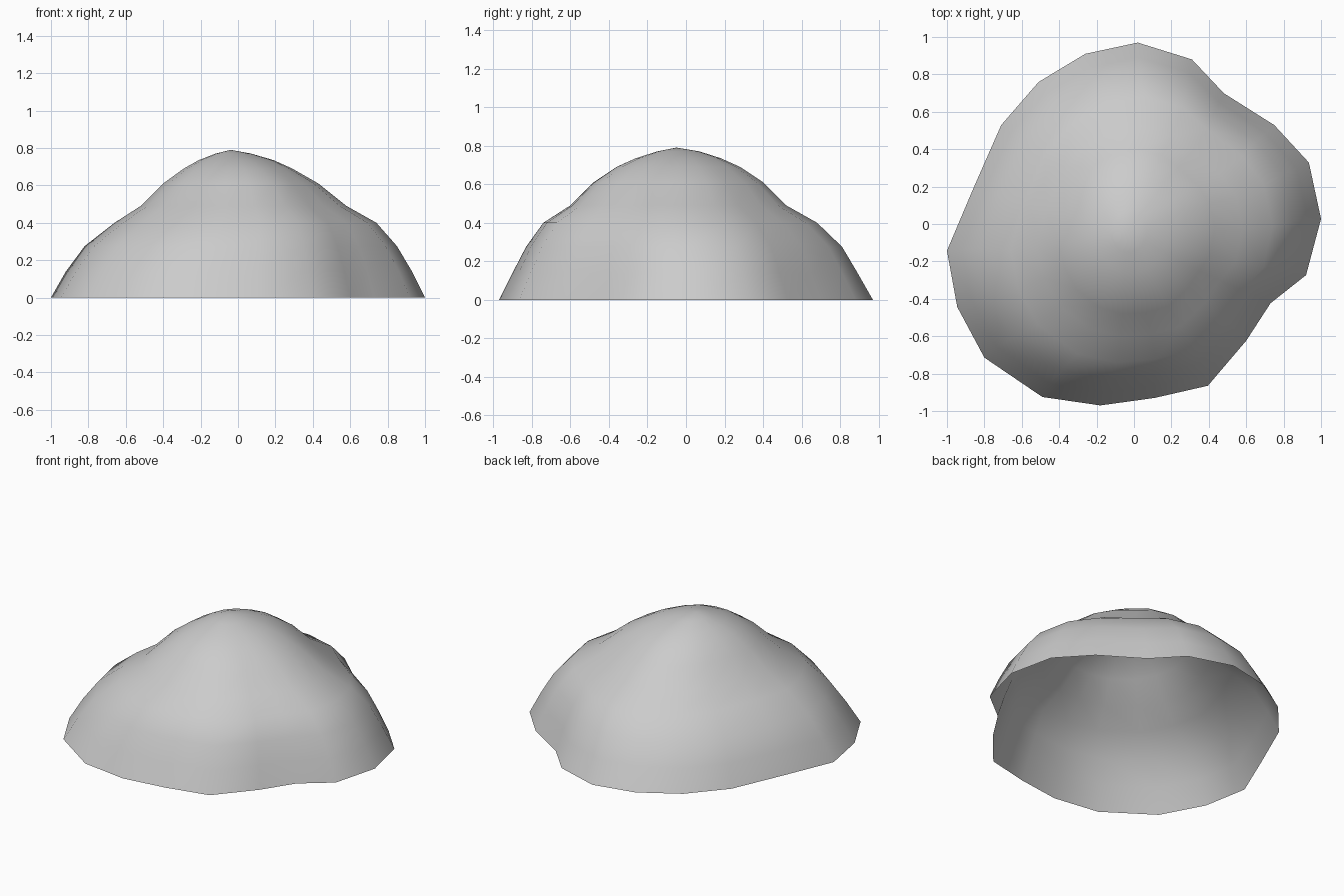
import bpy, bmesh, math

if "Cube" in bpy.data.objects:
    bpy.data.objects.remove(bpy.data.objects["Cube"])

# Footprint of the mound, clockwise from the back
FOOT = [(0.02, 0.97), (0.31, 0.88), (0.48, 0.70), (0.75, 0.53), (0.935, 0.33),
        (1.0, 0.03), (0.92, -0.27), (0.73, -0.42), (0.60, -0.62), (0.395, -0.86),
        (0.11, -0.925), (-0.18, -0.965), (-0.49, -0.92), (-0.80, -0.71),
        (-0.945, -0.44), (-1.0, -0.14), (-0.86, 0.19), (-0.71, 0.53),
        (-0.51, 0.76), (-0.26, 0.91)]
APEX = (-0.04, -0.05, 0.79)

# Contours: height, x min, x max, y min, y max, roundness
RINGS = [(0.00, -1.00, 1.00, -0.97, 0.97, 0.0),
         (0.14, -0.92, 0.93, -0.90, 0.89, 0.1),
         (0.275, -0.82, 0.85, -0.83, 0.81, 0.2),
         (0.40, -0.66, 0.74, -0.74, 0.68, 0.3),
         (0.49, -0.52, 0.58, -0.60, 0.52, 0.4),
         (0.61, -0.40, 0.43, -0.48, 0.40, 0.55),
         (0.69, -0.29, 0.29, -0.36, 0.28, 0.7),
         (0.735, -0.21, 0.19, -0.26, 0.18, 0.8),
         (0.77, -0.12, 0.07, -0.15, 0.07, 0.9)]


def fit(values, lo, hi):
    """Stretch values so they span lo to hi."""
    a, b = min(values), max(values)
    return [lo + (v - a) / (b - a) * (hi - lo) for v in values]


def contour(z, x0, x1, y0, y1, roundness):
    xs, ys = [], []
    for x, y in FOOT:
        r = math.hypot(x, y)
        k = 1 - roundness + roundness / r
        xs.append(x * k)
        ys.append(y * k)
    return [(x, y, z) for x, y in zip(fit(xs, x0, x1), fit(ys, y0, y1))]


# Rock mound: stacked contours joined into an open-bottomed shell
bm = bmesh.new()
loops = [[bm.verts.new(p) for p in contour(*ring)] for ring in RINGS]
n = len(FOOT)
for low, high in zip(loops, loops[1:]):
    for i in range(n):
        j = (i + 1) % n
        bm.faces.new((low[j], low[i], high[i], high[j]))
top = bm.verts.new(APEX)
for i in range(n):
    bm.faces.new((loops[-1][(i + 1) % n], loops[-1][i], top))
for f in bm.faces:
    f.smooth = True
bm.normal_update()

mesh = bpy.data.meshes.new("rock_mound")
bm.to_mesh(mesh)
bm.free()
bpy.context.collection.objects.link(bpy.data.objects.new("rock_mound", mesh))
